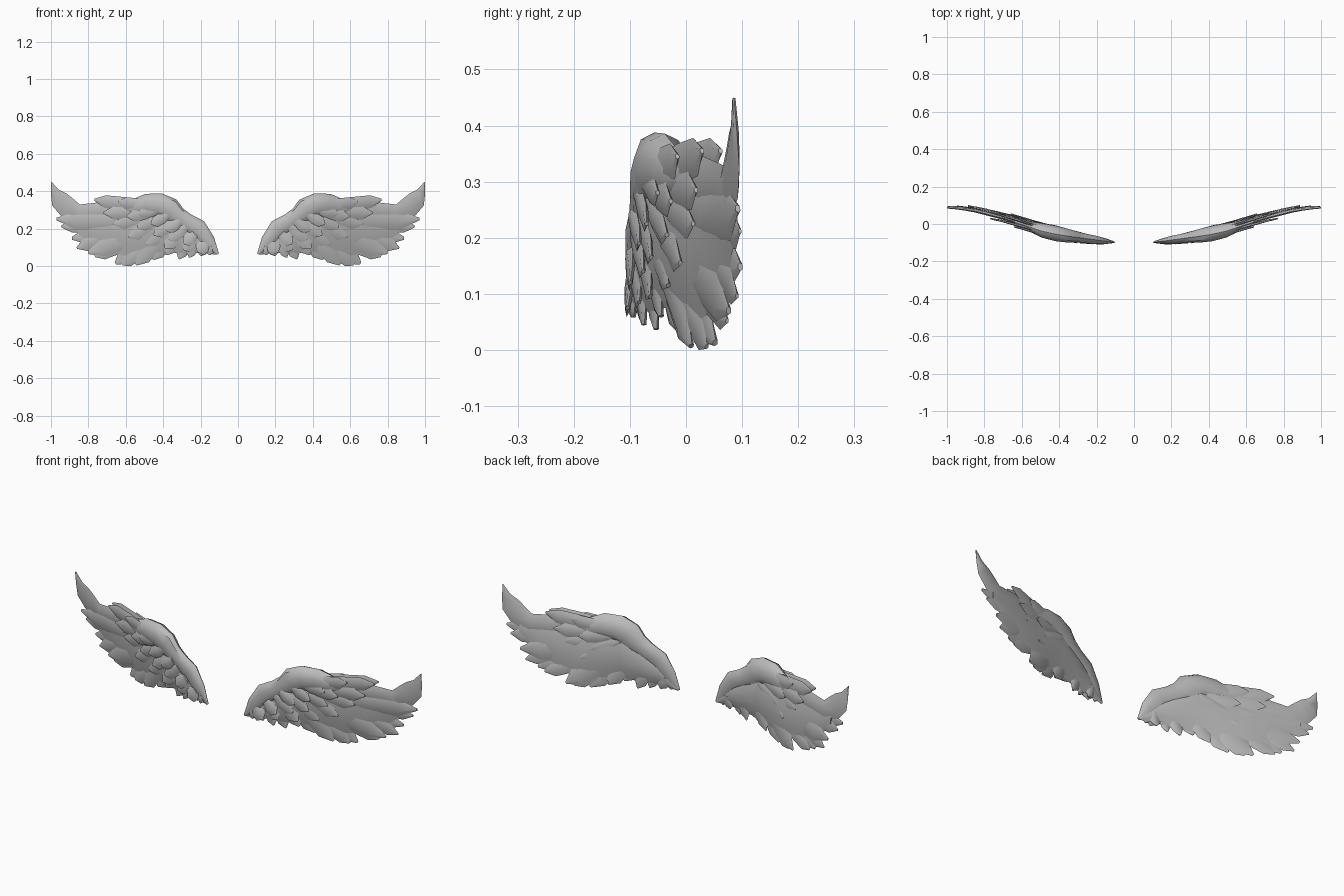
import bpy, bmesh, math
from mathutils import Vector

if "Cube" in bpy.data.objects:
    bpy.data.objects.remove(bpy.data.objects["Cube"])

grey = bpy.data.materials.new("feather grey")
grey.diffuse_color = (0.5, 0.5, 0.5, 1)
grey.use_nodes = True
grey.node_tree.nodes["Principled BSDF"].inputs["Base Color"].default_value = grey.diffuse_color

# the wing sweeps back: middle surface y as a function of x
SWEEP = [(0.1, -0.096), (0.2, -0.084), (0.3, -0.068), (0.4, -0.047), (0.5, -0.022),
         (0.6, 0.01), (0.7, 0.04), (0.8, 0.065), (0.9, 0.086), (1.01, 0.104)]


def sweep(x, z):
    x = min(max(x, 0.1), 1.01)
    tilt = 0.09 * min(1, max(0, (x - .2) / .3)) * (0.24 - z)   # lower edge leans back
    for (x0, y0), (x1, y1) in zip(SWEEP, SWEEP[1:]):
        if x <= x1:
            return y0 + (y1 - y0) * (x - x0) / (x1 - x0) + tilt
    return SWEEP[-1][1] + tilt


def finish(bm, name):
    bmesh.ops.recalc_face_normals(bm, faces=bm.faces[:])
    me = bpy.data.meshes.new(name)
    bm.to_mesh(me)
    bm.free()
    me.materials.append(grey)
    ob = bpy.data.objects.new(name, me)
    bpy.context.collection.objects.link(ob)
    ob.modifiers.new("other wing", 'MIRROR').use_mirror_merge = False
    bpy.ops.object.select_all(action='DESELECT')
    ob.select_set(True)
    bpy.context.view_layer.objects.active = ob
    bpy.ops.object.shade_smooth_by_angle(angle=math.radians(42))
    return ob


def loft(bm, spine, sides=6, lift=(0, 0)):
    """Lens-section blade along (x, z, half width, half thickness) points."""
    rings = []
    n = len(spine)
    for i, (x, z, w, t) in enumerate(spine):
        a, b = spine[max(i - 1, 0)], spine[min(i + 1, n - 1)]
        d = Vector((b[0] - a[0], b[1] - a[1])).normalized()
        off = lift[0] + (lift[1] - lift[0]) * i / (n - 1)
        ring = []
        for k in range(sides):
            an = 2 * math.pi * k / sides
            px = min(x - d.y * w * math.cos(an), 1)
            pz = max(z + d.x * w * math.cos(an), 0)
            ring.append(bm.verts.new((px, sweep(px, pz) + off + t * math.sin(an), pz)))
        rings.append(ring)
    for r0, r1 in zip(rings, rings[1:]):
        for k in range(sides):
            j = (k + 1) % sides
            bm.faces.new((r0[k], r0[j], r1[j], r1[k]))
    bm.faces.new(rings[0])
    bm.faces.new(rings[-1])


def feather(bm, base, tip, w, t=0.009, bend=0.0, lift=(0, 0)):
    """Curved feather from base to a short pointed tip."""
    b, e = Vector(base), Vector(tip)
    d = e - b
    side = Vector((-d.y, d.x))
    spine = []
    for f, wf in ((0, .6), (.4, 1), (.78, .95), (1, .14)):
        p = b + d * f + side * bend * (f * f - f)
        spine.append((p.x, p.y, w * wf, t * (1 - .6 * f)))
    loft(bm, spine, 6, lift)


# leading arm: thick rounded front edge with a knuckle at the wrist
bm = bmesh.new()
loft(bm, [(0.107, 0.064, .006, .004), (0.16, 0.13, .04, .016), (0.215, 0.2, .052, .024),
          (0.275, 0.232, .05, .027), (0.325, 0.262, .055, .033), (0.365, 0.298, .068, .039),
          (0.42, 0.322, .067, .043), (0.49, 0.324, .062, .04), (0.56, 0.31, .046, .028),
          (0.64, 0.312, .032, .016)], 10, (-.002, -.002))
finish(bm, "wing_arm")

# inner web: padded sheet that the feathers lie on, fuller at the back
bm = bmesh.new()
cols = []
for x, top, bot, t in [(.112, .07, .06, .004), (.2, .2, .07, .017), (.3, .27, .068, .026),
                       (.4, .36, .075, .03), (.5, .36, .055, .027), (.6, .33, .05, .02),
                       (.7, .32, .085, .014), (.8, .305, .13, .009), (.9, .3, .21, .006)]:
    loop = []
    for s in (-1, 1):
        for f in ((0, .25, .5, .75) if s < 0 else (1, .75, .5, .25)):
            z = bot + (top - bot) * f
            bulge = s * t * (.8 if s < 0 else 1) * math.sin(math.pi * f) ** .5 if 0 < f < 1 else 0
            loop.append(bm.verts.new((x, sweep(x, z) + bulge, z)))
    cols.append(loop)
for a, b in zip(cols, cols[1:]):
    for k in range(8):
        j = (k + 1) % 8
        bm.faces.new((a[k], a[j], b[j], b[k]))
bm.faces.new(cols[0])
bm.faces.new(cols[-1])
finish(bm, "wing_web")

# long upturned outermost feather
bm = bmesh.new()
loft(bm, [(.5, .28, .04, .012), (.7, .295, .05, .012), (.85, .282, .047, .01),
          (.915, .315, .056, .008), (.955, .355, .05, .006), (.982, .395, .028, .005),
          (.999, .449, .002, .003)], 6, (0, .002))
finish(bm, "outer_feather")

# flight feathers along the lower edge: base, tip, half width, bend
bm = bmesh.new()
FLIGHT = [((.50, .26), (.97, .252), .05, .14), ((.48, .24), (.888, .148), .055, .12),
          ((.46, .22), (.80, .07), .052, .1), ((.43, .21), (.655, .013), .052, .1),
          ((.40, .2), (.545, .007), .045, .1), ((.36, .19), (.455, .035), .04, .08),
          ((.32, .18), (.385, .06), .033, .08), ((.27, .16), (.315, .037), .03, .08),
          ((.23, .14), (.26, .045), .025, .05), ((.18, .12), (.2, .055), .026, .05),
          ((.15, .11), (.15, .058), .02, 0)]
for i, (b, e, w, bend) in enumerate(FLIGHT):
    o = .005 if i % 2 else -.004
    feather(bm, b, e, w, .012, bend, (o, o))
# short steps between the long tips
for b, e in (((.7, .23), (.945, .212)), ((.66, .18), (.862, .096)), ((.58, .13), (.765, .052)),
             ((.5, .1), (.62, .006))):
    feather(bm, b, e, .036, .008, .06)
finish(bm, "flight_feathers")


# covert rows on the front and back, overlapping like tiles
def covert_row(bm, items, w, side, l0, l1):
    for i, (b, e) in enumerate(items):
        step = .005 * (i % 2)
        feather(bm, b, e, w, .01, .12, (side * l0, side * (l1 + step)))


UPPER = [((.5, .33), (.768, .355)), ((.48, .3), (.72, .285)), ((.46, .27), (.665, .225)),
         ((.42, .24), (.585, .155)), ((.37, .215), (.49, .115)), ((.3, .19), (.39, .095)),
         ((.23, .15), (.29, .085)), ((.17, .12), (.215, .075))]
LOWER = [((.46, .325), (.64, .345)), ((.43, .295), (.595, .265)), ((.4, .27), (.54, .205)),
         ((.34, .24), (.45, .165)), ((.28, .21), (.37, .14)), ((.23, .17), (.29, .12))]
SMALL = [((.42, .305), (.535, .28)), ((.37, .28), (.465, .225)), ((.31, .24), (.385, .19))]

bm = bmesh.new()
covert_row(bm, UPPER, .036, -1, .012, .018)
covert_row(bm, LOWER, .033, -1, .02, .028)
covert_row(bm, SMALL, .03, -1, .028, .036)
finish(bm, "front_coverts")

bm = bmesh.new()
covert_row(bm, UPPER[:4], .036, 1, .012, .015)
covert_row(bm, LOWER[:3], .033, 1, .02, .022)
finish(bm, "back_coverts")
